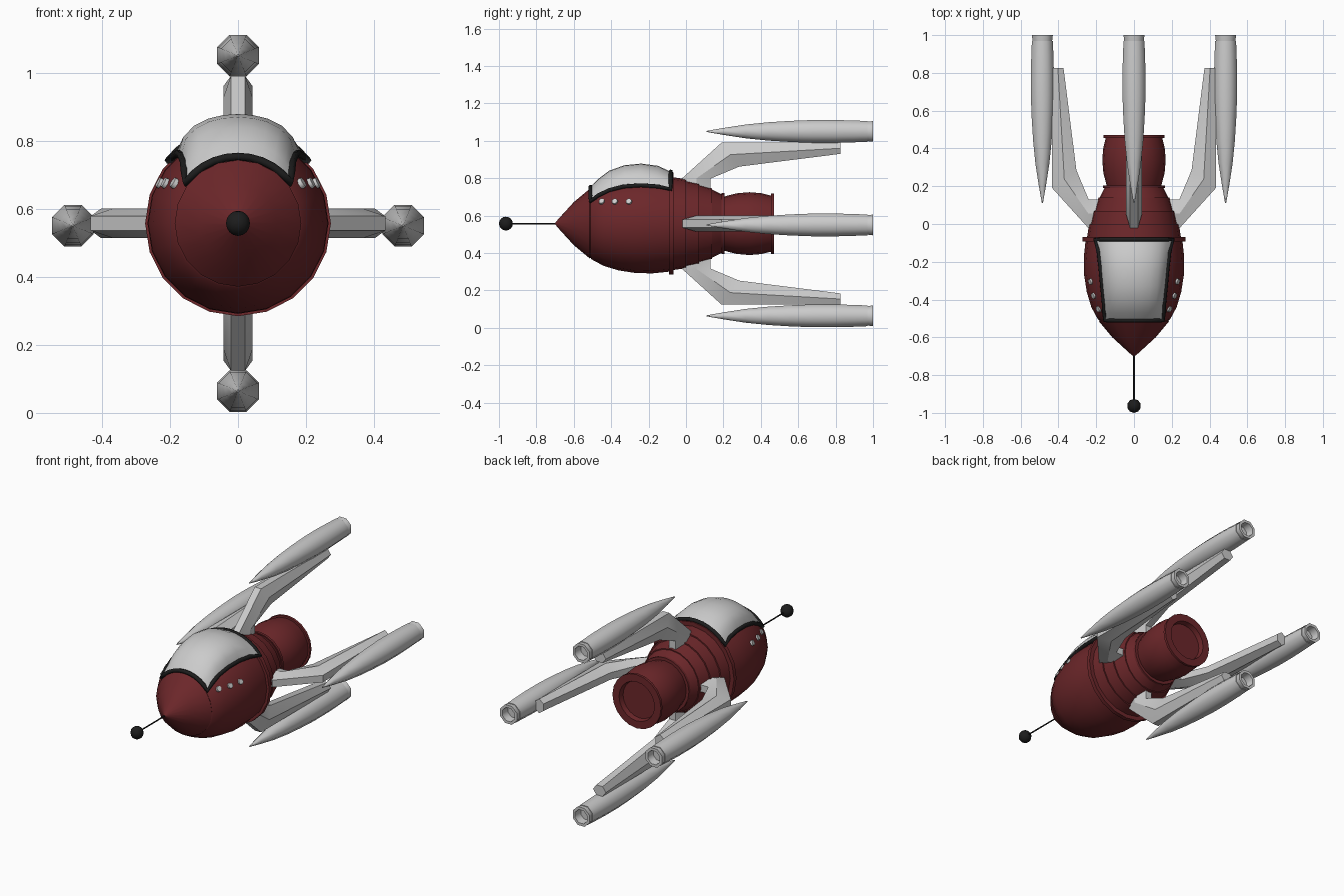
import bpy, bmesh
from math import sin, cos, pi, radians
from mathutils import Matrix, Vector

if "Cube" in bpy.data.objects:
    bpy.data.objects.remove(bpy.data.objects["Cube"])

AXIS = 0.557  # height of the hull centre line


def material(name, color):
    m = bpy.data.materials.new(name)
    m.diffuse_color = (*color, 1)
    m.use_nodes = True
    m.node_tree.nodes["Principled BSDF"].inputs["Base Color"].default_value = m.diffuse_color
    return m


RED = material("dark_red", (0.15, 0.02, 0.023))
BLACK = material("black", (0.012, 0.012, 0.012))


def finish(name, bm, mat=None, angle=30, fix=True):
    if fix:
        bmesh.ops.recalc_face_normals(bm, faces=bm.faces)
    me = bpy.data.meshes.new(name)
    bm.to_mesh(me)
    bm.free()
    ob = bpy.data.objects.new(name, me)
    bpy.context.collection.objects.link(ob)
    if mat:
        me.materials.append(mat)
    me.shade_smooth()
    me.set_sharp_from_angle(angle=radians(angle))
    return ob


def loft(bm, rings, caps=True):
    vs = [[bm.verts.new(p) for p in r] for r in rings]
    n = len(vs[0])
    for a, b in zip(vs, vs[1:]):
        for i in range(n):
            j = (i + 1) % n
            bm.faces.new((a[i], a[j], b[j], b[i]))
    if caps:
        bm.faces.new(vs[0])
        bm.faces.new(vs[-1][::-1])


def lathe(name, profile, sides, centre, mat=None, phase=0.0, angle=30):
    """Turn a (y, radius) profile about a line parallel to y."""
    bm = bmesh.new()
    x, z = centre
    rings = [[(x + r * sin(2 * pi * (i + phase) / sides), y,
               z + r * cos(2 * pi * (i + phase) / sides)) for i in range(sides)]
             for y, r in profile]
    loft(bm, rings)
    bmesh.ops.remove_doubles(bm, verts=bm.verts, dist=1e-5)
    return finish(name, bm, mat, angle)


# Hull with nose cone, collar, stepped waist and recessed engine
lathe("hull", [
    (-0.70, 0.003), (-0.685, 0.022), (-0.60, 0.115), (-0.515, 0.186), (-0.51, 0.183),
    (-0.505, 0.191), (-0.44, 0.226), (-0.36, 0.25), (-0.27, 0.264), (-0.18, 0.266),
    (-0.092, 0.257), (-0.092, 0.273), (-0.068, 0.273), (-0.068, 0.248), (0.0, 0.238),
    (0.0, 0.230), (0.07, 0.218), (0.07, 0.210), (0.14, 0.188), (0.14, 0.182),
    (0.19, 0.157), (0.19, 0.163), (0.205, 0.163), (0.205, 0.145), (0.27, 0.162),
    (0.34, 0.168), (0.40, 0.163), (0.455, 0.150), (0.455, 0.162), (0.47, 0.162),
    (0.47, 0.118), (0.44, 0.112)], 20, (0, AXIS), RED)

# Canopy stations: y, edge radius, crown radius, half angle
stations = [(-0.51, 0.194, 0.196, 52), (-0.47, 0.217, 0.238, 46), (-0.41, 0.24, 0.283, 41.5),
            (-0.33, 0.26, 0.312, 40), (-0.24, 0.27, 0.321, 40.5), (-0.15, 0.272, 0.309, 43),
            (-0.082, 0.275, 0.278, 48)]
N = 10
grid = []
for y, edge, crown, half in stations:
    row = []
    for i in range(N + 1):
        t = 2 * i / N - 1
        r = edge + (crown - edge) * (1 - t ** 4)
        a = radians(half) * t
        row.append(Vector((r * sin(a), y, AXIS + r * cos(a))))
    grid.append(row)
bm = bmesh.new()
vs = [[bm.verts.new(p) for p in row] for row in grid]
for a, b in zip(vs, vs[1:]):
    for i in range(N):
        bm.faces.new((a[i], a[i + 1], b[i + 1], b[i]))
finish("canopy", bm, angle=40, fix=False)

# Black trim round the canopy edge
border = (grid[0] + [r[-1] for r in grid[1:-1]] + grid[-1][::-1]
          + [r[0] for r in grid[-2:0:-1]])
cu = bpy.data.curves.new("canopy_trim", 'CURVE')
cu.dimensions = '3D'
cu.bevel_depth = 0.012
cu.bevel_resolution = 1
sp = cu.splines.new('POLY')
sp.points.add(len(border) - 1)
for p, v in zip(sp.points, border):
    p.co = (*v, 1)
sp.use_cyclic_u = True
cu.materials.append(BLACK)
trim = bpy.data.objects.new("canopy_trim", cu)
bpy.context.collection.objects.link(trim)
bpy.context.view_layer.objects.active = trim
trim.select_set(True)
bpy.ops.object.convert(target='MESH')

# Round portholes, three on each side
bm = bmesh.new()
for side in (-1, 1):
    for y, r in ((-0.45, 0.221), (-0.38, 0.244), (-0.305, 0.258)):
        z = 0.118
        n = Vector((side * (r * r - z * z) ** 0.5, y, AXIS + z))
        out = Vector((n.x, -0.06, z)).normalized()
        m = Matrix.Translation(n) @ out.to_track_quat('Z', 'Y').to_matrix().to_4x4()
        bmesh.ops.create_cone(bm, cap_ends=True, segments=12, radius1=0.017,
                              radius2=0.015, depth=0.014, matrix=m)
finish("portholes", bm)


# Cranked arms with six-sided section: (outer y, outer r, inner y, inner r)
arm_path = [(-0.02, 0.19, 0.13, 0.15), (-0.02, 0.243, 0.13, 0.24),
            (0.19, 0.433, 0.285, 0.305), (0.825, 0.433, 0.825, 0.373)]
pods = {"top": (0, 1.05), "right": (0.485, 0.55), "bottom": (0, 0.064), "left": (-0.485, 0.55)}
pod_profile = [(0.11, 0.003), (0.20, 0.02), (0.32, 0.040), (0.44, 0.053), (0.56, 0.061),
               (0.68, 0.066), (0.80, 0.066), (0.90, 0.063), (0.97, 0.060), (0.97, 0.056),
               (1.0, 0.060), (1.0, 0.043), (0.95, 0.040)]
for k, (name, centre) in enumerate(pods.items()):
    bm = bmesh.new()
    rings = []
    for oy, orad, iy, irad in arm_path:
        my, mr = (oy + iy) / 2, (orad + irad) / 2
        rings.append([(-0.021, oy, orad), (0.021, oy, orad), (0.043, my, mr),
                      (0.021, iy, irad), (-0.021, iy, irad), (-0.043, my, mr)])
    loft(bm, rings)
    bmesh.ops.transform(bm, verts=bm.verts, matrix=Matrix.Translation((0, 0, AXIS))
                        @ Matrix.Rotation(k * pi / 2, 4, 'Y'))
    finish(name + "_arm", bm, angle=20)
    # Slender thruster pod with hollow rear end
    lathe(name + "_pod", pod_profile, 8, centre, phase=0.5, angle=50)

# Nose probe: rod and ball
lathe("probe_rod", [(-0.95, 0.004), (-0.68, 0.004)], 8, (0, AXIS), BLACK, angle=50)
bm = bmesh.new()
bmesh.ops.create_uvsphere(bm, u_segments=10, v_segments=8, radius=0.037,
                          matrix=Matrix.Translation((0, -0.963, AXIS)))
finish("probe_ball", bm, BLACK, 40)
